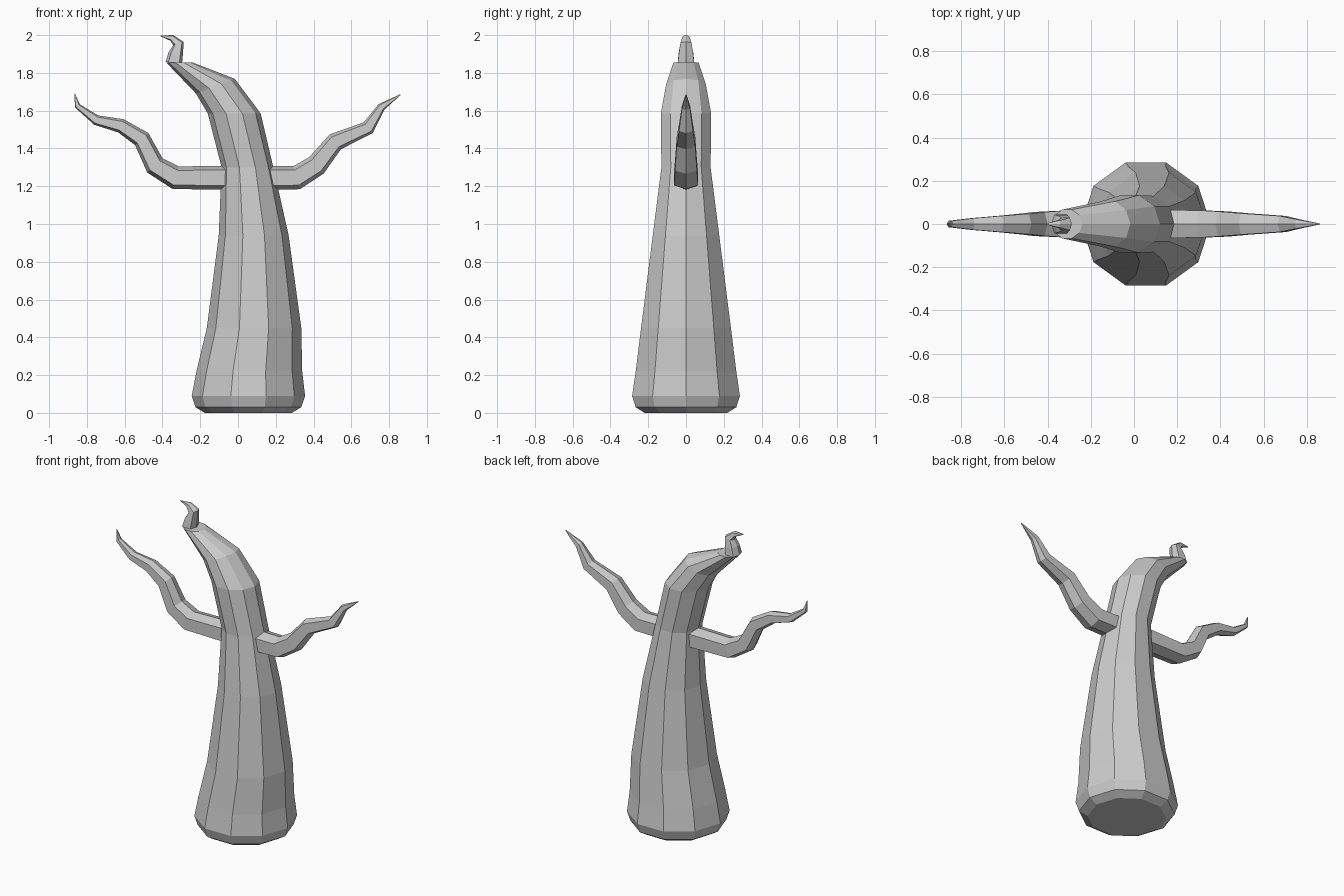
import bpy, bmesh, math
from mathutils import Vector

cube = bpy.data.objects.get("Cube")
if cube:
    bpy.data.objects.remove(cube, do_unlink=True)

# One plain grey for the whole tree
grey = (0.6, 0.6, 0.6, 1)
bark = bpy.data.materials.new("grey_bark")
bark.use_nodes = True
bark.diffuse_color = grey
bark.node_tree.nodes["Principled BSDF"].inputs["Base Color"].default_value = grey


def regular_section(sides):
    """Unit polygon with a corner on the across axis."""
    angles = [math.tau * i / sides for i in range(sides)]
    return [(math.cos(angle), math.sin(angle)) for angle in angles]


def skin(name, rings, section):
    """Skin rings given as (x, z, radius, lean), all centred on y = 0."""
    bm = bmesh.new()
    loops = []
    for x, z, radius, lean in rings:
        centre = Vector((x, 0, z))
        across = Vector((math.cos(lean), 0, math.sin(lean))) * radius
        depth = Vector((0, radius, 0))
        loops.append([bm.verts.new(centre + across * c + depth * s) for c, s in section])
    for lower, upper in zip(loops, loops[1:]):
        for i in range(len(section)):
            bm.faces.new((lower[i - 1], lower[i], upper[i], upper[i - 1]))
    bm.faces.new(loops[0])
    bm.faces.new(loops[-1])
    bmesh.ops.recalc_face_normals(bm, faces=bm.faces)
    mesh = bpy.data.meshes.new(name)
    bm.to_mesh(mesh)
    bm.free()
    mesh.materials.append(bark)
    bpy.context.collection.objects.link(bpy.data.objects.new(name, mesh))


def limb(name, path, radius, taper):
    """Tapering limb whose rings are mitred along a bent path."""
    points = [Vector(point) for point in path]
    steps = [(end - start).normalized() for start, end in zip(points, points[1:])]
    rings = []
    for i, point in enumerate(points):
        tangent = steps[max(i - 1, 0)] + steps[min(i, len(steps) - 1)]
        width = radius * (1 - (i / len(steps)) ** taper) + 0.002
        rings.append((point.x, point.y, width, math.atan2(-tangent.x, tangent.y)))
    skin(name, rings, flat_sided)


# Limb cross-section: pointed top and bottom, upright flat sides
flat_sided = [(c if s == 0 else math.copysign(0.65, c), math.copysign(1, s) if s else 0)
              for c, s in ((1, 0), (1, 1), (-1, 1), (-1, 0), (-1, -1), (1, -1))]

# Trunk: rounded foot, tapering waist, crown leaning over to the right
skin("trunk", [
    (0.055, 0, 0.23, 0),
    (0.055, 0.03, 0.28, 0),
    (0.055, 0.09, 0.3, 0),
    (0.06, 0.22, 0.28, 0),
    (0.085, 0.45, 0.25, 0),
    (0.083, 0.94, 0.185, 0),
    (0.05, 1.3, 0.137, 0),
    (-0.02, 1.585, 0.14, 0),
    (-0.12, 1.73, 0.11, 0.36),
    (-0.31, 1.855, 0.07, 0),
], regular_section(10))

# Small hooked twig on the crown
limb("crown_twig", [(-0.34, 1.85), (-0.33, 1.9), (-0.315, 1.955),
                    (-0.35, 1.985), (-0.41, 1.996)], 0.042, 1.5)

# Crooked branches, each starting inside the trunk
limb("right_branch", [(0, 1.245), (-0.33, 1.245), (-0.44, 1.31), (-0.51, 1.45),
                      (-0.62, 1.52), (-0.75, 1.55), (-0.85, 1.625), (-0.865, 1.69)],
     0.063, 1.5)
limb("left_branch", [(0.05, 1.245), (0.31, 1.245), (0.415, 1.31), (0.515, 1.435),
                     (0.69, 1.51), (0.76, 1.62), (0.86, 1.685)],
     0.063, 2)
